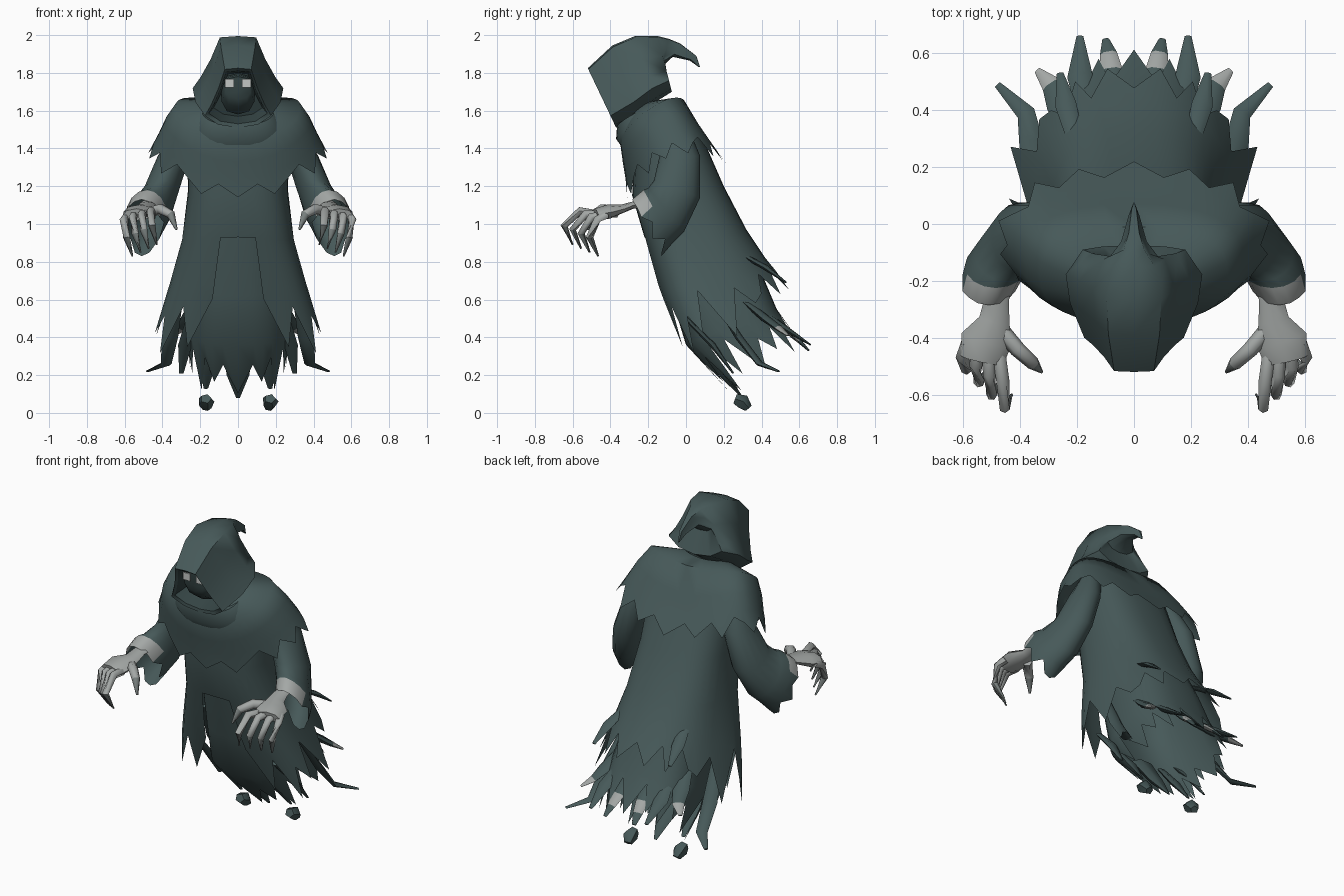
import bpy, bmesh
from math import sin, cos, pi, copysign
from mathutils import Vector

cube = bpy.data.objects.get("Cube")
if cube:
    bpy.data.objects.remove(cube)


def material(name, r, g, b):
    m = bpy.data.materials.new(name)
    m.use_nodes = True
    m.diffuse_color = (r, g, b, 1)
    m.node_tree.nodes["Principled BSDF"].inputs["Base Color"].default_value = (r, g, b, 1)
    return m


CLOTH = material("dark_teal_cloth", .062, .1, .1)
SHADE = material("hood_shadow", .036, .06, .06)
SKIN = material("pale_grey_skin", .37, .39, .38)
CLAW = material("grey_claw", .19, .215, .21)
EYE = material("pale_eye", .55, .57, .56)


def ring(front, back, hw, n=32, p=.8, side=0, cx=0, egg=0):
    """Rounded loop through a front and a back (y, z) point; side lifts the flanks."""
    out = []
    for i in range(n):
        a = 2 * pi * i / n
        k = copysign(abs(cos(a)) ** p, cos(a))
        s = copysign(abs(sin(a)) ** p, sin(a))
        f, b = (1 + k) / 2, (1 - k) / 2
        out.append(Vector((cx + hw * s * (1 - egg * k), front[0] * f + back[0] * b,
                           front[1] * f + back[1] * b + side * s * s)))
    return out


def hood_ring(top, bottom, hw):
    """Hood section: narrow crown, wide jowls, pointed chin."""
    half = [(.96, .4), (.3, .6), (-.25, .82), (-.6, 1), (-.9, .6)]
    loop = [(1, 0)] + half + [(-1, 0)] + [(k, -w) for k, w in reversed(half)]
    return [Vector((w * hw, top[0] * (1 + k) / 2 + bottom[0] * (1 - k) / 2,
                    top[1] * (1 + k) / 2 + bottom[1] * (1 - k) / 2)) for k, w in loop]


def jag(rings, pattern):
    """Tear the last loop into mirrored spikes and notches."""
    n = len(rings[-1])
    for i in range(n):
        t = pattern[min(i, n - i) % len(pattern)]
        rings[-1][i] = rings[-2][i].lerp(rings[-1][i], t)
    return rings


def loft(name, rings, mats=(CLOTH,), rule=None, drop=None, caps=(False, False)):
    bm = bmesh.new()
    loops = [[bm.verts.new(v) for v in r] for r in rings]
    n = len(loops[0])
    for lvl, (a, b) in enumerate(zip(loops, loops[1:])):
        for i in range(n):
            j = (i + 1) % n
            f = bm.faces.new((a[i], a[j], b[j], b[i]))
            if rule:
                f.material_index = rule(lvl, f.calc_center_median())
    for loop, cap in zip((loops[0], loops[-1]), caps):
        if cap:
            f = bm.faces.new(loop)
            f.material_index = rule(0 if loop is loops[0] else len(rings) - 2,
                                    f.calc_center_median()) if rule else 0
    if drop:
        gone = [f for f in bm.faces if drop(f.calc_center_median())]
        bmesh.ops.delete(bm, geom=gone, context='FACES')
    bmesh.ops.recalc_face_normals(bm, faces=bm.faces)
    me = bpy.data.meshes.new(name)
    bm.to_mesh(me)
    bm.free()
    for m in mats:
        me.materials.append(m)
    ob = bpy.data.objects.new(name, me)
    bpy.context.collection.objects.link(ob)
    bpy.ops.object.select_all(action='DESELECT')
    ob.select_set(True)
    bpy.context.view_layer.objects.active = ob
    bpy.ops.object.shade_smooth_by_angle(angle=62 * pi / 180)


def tube(name, path, radii, flat=1, sides=6, sx=1, mats=(CLOTH,), rule=None):
    """Tapered, flattened tube along a path; sx mirrors it."""
    pts = [Vector((x * sx, y, z)) for x, y, z in path]
    rings = []
    for i, p in enumerate(pts):
        d = (pts[min(i + 1, len(pts) - 1)] - pts[max(i - 1, 0)]).normalized()
        u = d.cross(Vector((0, 0, 1))).normalized()
        w = u.cross(d)
        rings.append([p + radii[i] * (u * cos(2 * pi * k / sides) + w * flat * sin(2 * pi * k / sides))
                      for k in range(sides)])
    loft(name, rings, mats, rule, caps=(True, True))


# Hood: recessed inner wall, lip, wide-jowled crown, then a curled tip
hood = [hood_ring(*r) for r in (
    ((-.36, 1.80), (-.27, 1.57), .13), ((-.50, 1.81), (-.37, 1.53), .155),
    ((-.52, 1.825), (-.37, 1.51), .175), ((-.39, 1.945), (-.25, 1.57), .225),
    ((-.27, 1.995), (-.155, 1.65), .24), ((-.15, 1.995), (-.075, 1.70), .18),
    ((-.09, 1.98), (-.13, 1.83), .09), ((-.03, 1.955), (-.07, 1.885), .045),
    ((.055, 1.89), (.02, 1.865), .02), ((.075, 1.83), (.068, 1.83), .004))]
loft("hood", hood, (CLOTH, SHADE), lambda lvl, c: 1 if lvl == 0 else 0, caps=(True, True))

# Face in the hood with pale eye plates
loft("face", [ring((-.34, 1.80), (-.34, 1.58), .09, 10),
              ring((-.41, 1.79), (-.40, 1.62), .08, 10),
              ring((-.43, 1.78), (-.425, 1.66), .07, 10)], (SHADE,), caps=(False, True))
for sx, s in ((1, "left"), (-1, "right")):
    loft(s + "_eye", [[Vector((sx * .045 + dx * .024, y, 1.745 + dz * .022))
                       for dx, dz in ((-1, -1), (1, -1), (1, 1), (-1, 1))] for y in (-.44, -.432)],
         (EYE,), caps=(True, True))

# Neck scarf fold and ragged shoulder cape
loft("neck_fold", [ring((-.30, 1.54), (-.14, 1.61), .12),
                   ring((-.365, 1.52), (-.13, 1.635), .19, side=.02),
                   ring((-.37, 1.45), (-.10, 1.61), .24, side=.02),
                   ring((-.32, 1.38), (-.10, 1.55), .24, side=.01)])
cape = [ring((-.33, 1.51), (-.15, 1.645), .16, side=.04),
        ring((-.35, 1.44), (-.01, 1.655), .33, side=.07),
        ring((-.335, 1.33), (.07, 1.52), .385, side=.12),
        ring((-.32, 1.24), (.14, 1.42), .425, p=.85, side=.135),
        ring((-.31, 1.13), (.22, 1.31), .485, p=.95, side=.14)]
loft("shoulder_cape", jag(cape, (.9, .35, 1, .5, .2, 1, .3)))

# Outer robe, open in front below the waist, with a torn hem
robe = [ring((-.27, 1.42), (.06, 1.52), .27),
        ring((-.285, 1.15), (.20, 1.2), .265, p=.75),
        ring((-.22, .93), (.32, .97), .295, p=.75, side=-.03, egg=-.06),
        ring((-.15, .68), (.42, .82), .35, p=.72, side=-.05, egg=-.16),
        ring((-.02, .32), (.55, .66), .43, p=.72, side=-.07, egg=-.3)]
loft("outer_robe", jag(robe, (.6, .2, .9, .3, 1, .45, .75, .1, 1.05, .25, .7)),
     drop=lambda c: c.z < .9 and c.y < .1 and abs(c.x) < .1 + .18 * (.92 - c.z))

# Under robe trailing backwards
under = [ring((-.16, 1.0), (.28, .97), .23),
         ring((-.08, .62), (.40, .74), .25, p=.75),
         ring((.0, .36), (.48, .55), .28, p=.75),
         ring((.25, .09), (.62, .35), .25, p=.75)]
loft("under_robe", jag(under, (.95, .4, .75, .3, 1, .2, .8, .15)))

TAILS = {  # path, width, index of the pale segment
    "side_tail": ([(.31, .12, .66), (.36, .28, .40), (.38, .39, .26), (.48, .49, .22)], .055, -1),
    "hem_tail": ([(.25, 0, .5), (.28, .14, .36), (.30, .25, .21)], .05, -1),
    "front_tail": ([(.16, .05, .4), (.16, .17, .26), (.17, .27, .13)], .06, -1),
    "outer_tail": ([(.20, .25, .64), (.26, .42, .50), (.29, .49, .45), (.34, .54, .41)], .06, 2),
    "back_tail": ([(.15, .32, .6), (.19, .52, .45), (.19, .66, .36)], .06, -1),
    "inner_tail": ([(.06, .36, .6), (.08, .54, .43), (.09, .60, .38), (.10, .65, .33)], .05, 1),
    "upper_tail": ([(.19, .24, .87), (.24, .42, .77), (.26, .53, .69)], .05, -1)}

for sx, s in ((1, "left"), (-1, "right")):
    # Ragged cloth tails
    for name, (path, w, pale) in TAILS.items():
        m = len(path)
        radii = [w * .5] + [w * (1 - i / (m + 1)) for i in range(1, m - 1)] + [.012]
        tube(f"{s}_{name}", path, radii, .4, 6, sx,
             (CLOTH, SKIN), lambda lvl, c: 1 if lvl == pale else 0)
    # Loose scrap below the hem
    tube(s + "_scrap", [(.17, .26, .075), (.17, .30, .06), (.165, .33, .025)],
         (.03, .045, .025), .9, 5, sx)

    # Hanging sleeve with a pale cuff band
    sleeve = [ring(f, b, w, 16, 1, cx=sx * x) for x, f, b, w in (
        (.27, (-.12, 1.50), (.0, 1.54), .06), (.34, (-.14, 1.36), (.075, 1.36), .085),
        (.405, (-.17, 1.23), (.075, 1.14), .095), (.455, (-.20, 1.19), (-.01, .96), .105),
        (.485, (-.225, 1.18), (-.07, .90), .11), (.51, (-.285, 1.13), (-.13, .83), .10))]
    loft(s + "_sleeve", jag(sleeve, (1, 1, .95, 1, .5, 1, .3, .9)), (CLOTH, SKIN),
         lambda lvl, c: 1 if lvl == 4 and c.z > 1.07 else 0)

    # Bony forearm and palm
    tube(s + "_hand", [(.47, -.10, 1.11), (.485, -.28, 1.10), (.49, -.34, 1.08),
                       (.52, -.41, 1.065), (.535, -.48, 1.05)],
         (.045, .045, .055, .09, .075), .42, 8, sx, (SKIN,))
    # Curled clawed fingers and thumb
    digits = [([(.475 + .037 * i, -.45 + .01 * i, 1.05), (.46 + .048 * i, -.56 + .03 * i, 1.07 - .015 * i),
                (.455 + .045 * i, -.645 + .045 * i, .99 - .02 * i),
                (.43 + .043 * i, -.60 + .045 * i, .89 - .02 * i)]) for i in range(4)]
    digits.append([(.47, -.37, 1.06), (.41, -.44, 1.08), (.355, -.49, 1.05), (.325, -.52, .97)])
    for i, path in enumerate(digits):
        thumb = i == 4
        tube(f"{s}_{'thumb' if thumb else 'finger_' + str(i + 1)}", path,
             (.03, .028, .024, .006) if thumb else (.023, .023, .02, .005), 1, 6, sx,
             (SKIN, CLAW), lambda lvl, c: 1 if lvl == 2 else 0)

# Centre tail
tube("centre_tail", [(0, .08, .36), (0, .2, .2), (0, .3, .08)], (.08, .06, .01), .4)
